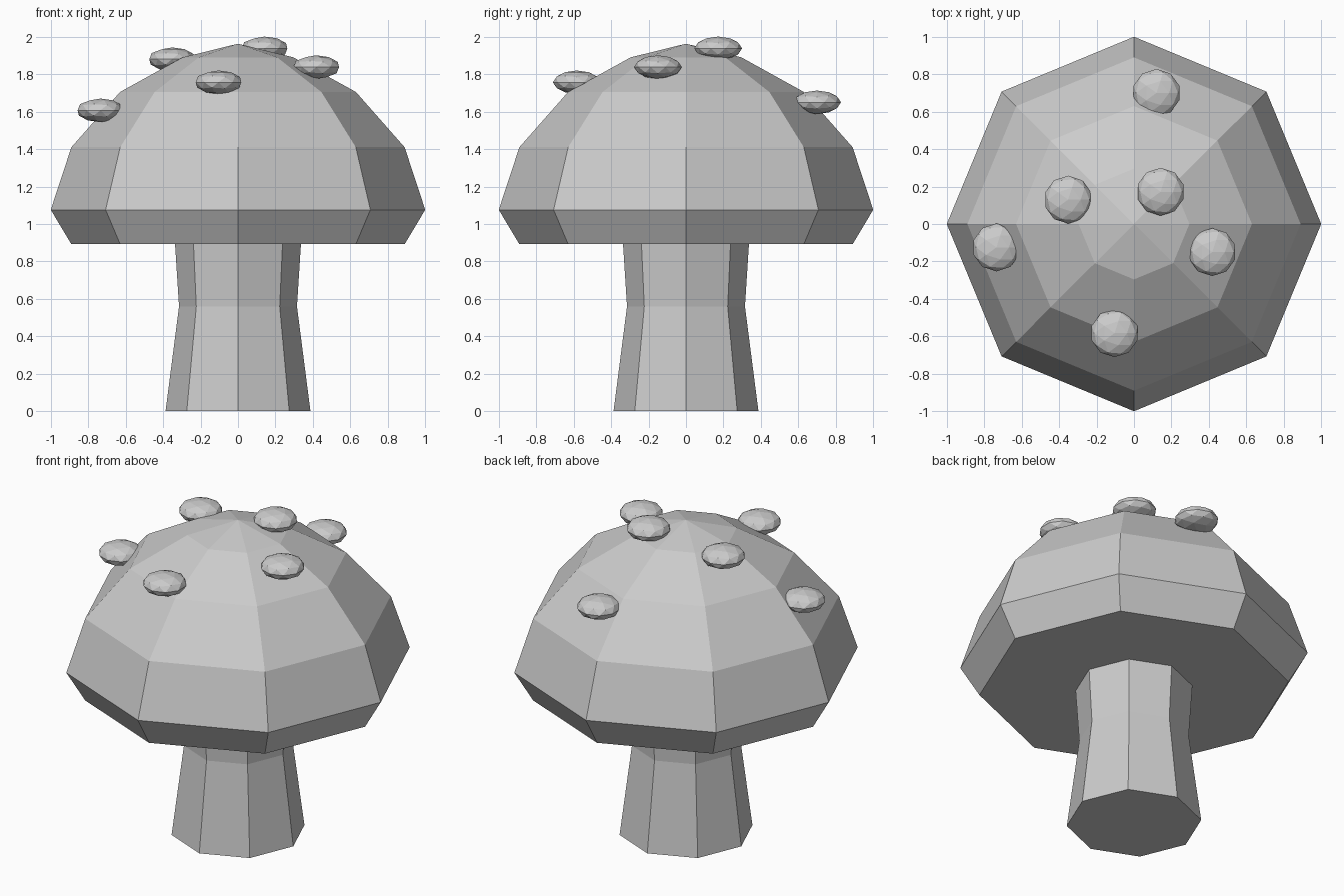
import bpy, bmesh
from math import pi, cos, sin
from mathutils import Matrix

if "Cube" in bpy.data.objects:
    bpy.data.objects.remove(bpy.data.objects["Cube"], do_unlink=True)

grey = bpy.data.materials.new("light_grey")
grey.use_nodes = True
colour = (0.6, 0.6, 0.6, 1)
grey.diffuse_color = colour
grey.node_tree.nodes["Principled BSDF"].inputs["Base Color"].default_value = colour


def add_object(name, bm):
    bmesh.ops.recalc_face_normals(bm, faces=bm.faces)
    mesh = bpy.data.meshes.new(name)
    bm.to_mesh(mesh)
    bm.free()
    mesh.materials.append(grey)
    obj = bpy.data.objects.new(name, mesh)
    bpy.context.collection.objects.link(obj)
    return obj


def lathe(name, profile, sides=8):
    """Faceted solid from (radius, height) pairs; a zero radius makes a tip."""
    bm = bmesh.new()
    rings = []
    for r, z in profile:
        count = sides if r > 0 else 1
        rings.append([bm.verts.new((r * cos(2 * pi * i / sides),
                                    r * sin(2 * pi * i / sides), z))
                      for i in range(count)])
    for low, high in zip(rings, rings[1:]):
        for i in range(sides):
            j = (i + 1) % sides
            if len(high) == 1:
                bm.faces.new((low[i], low[j], high[0]))
            else:
                bm.faces.new((low[i], low[j], high[j], high[i]))
    bm.faces.new(rings[0])
    if len(rings[-1]) > 1:
        bm.faces.new(rings[-1])
    return add_object(name, bm)


# Stem, with a narrow waist
lathe("stem", [(0.387, 0), (0.315, 0.56), (0.338, 0.92)])

# Cap, with a flat underside
lathe("cap", [(0.89, 0.892), (1, 1.076), (0.89, 1.41),
              (0.63, 1.705), (0.296, 1.89), (0, 1.963)])

# Flattened spots scattered on the cap
spots = [(0.12, 0.70, 1.65), (0.142, 0.172, 1.938), (-0.352, 0.13, 1.88),
         (-0.735, -0.125, 1.607), (0.418, -0.15, 1.838), (-0.104, -0.583, 1.757)]
for number, place in enumerate(spots, 1):
    bm = bmesh.new()
    bmesh.ops.create_icosphere(
        bm, subdivisions=2, radius=1,
        matrix=Matrix.Translation(place) @ Matrix.Diagonal((0.128, 0.128, 0.063, 1)))
    add_object(f"spot_{number}", bm)
